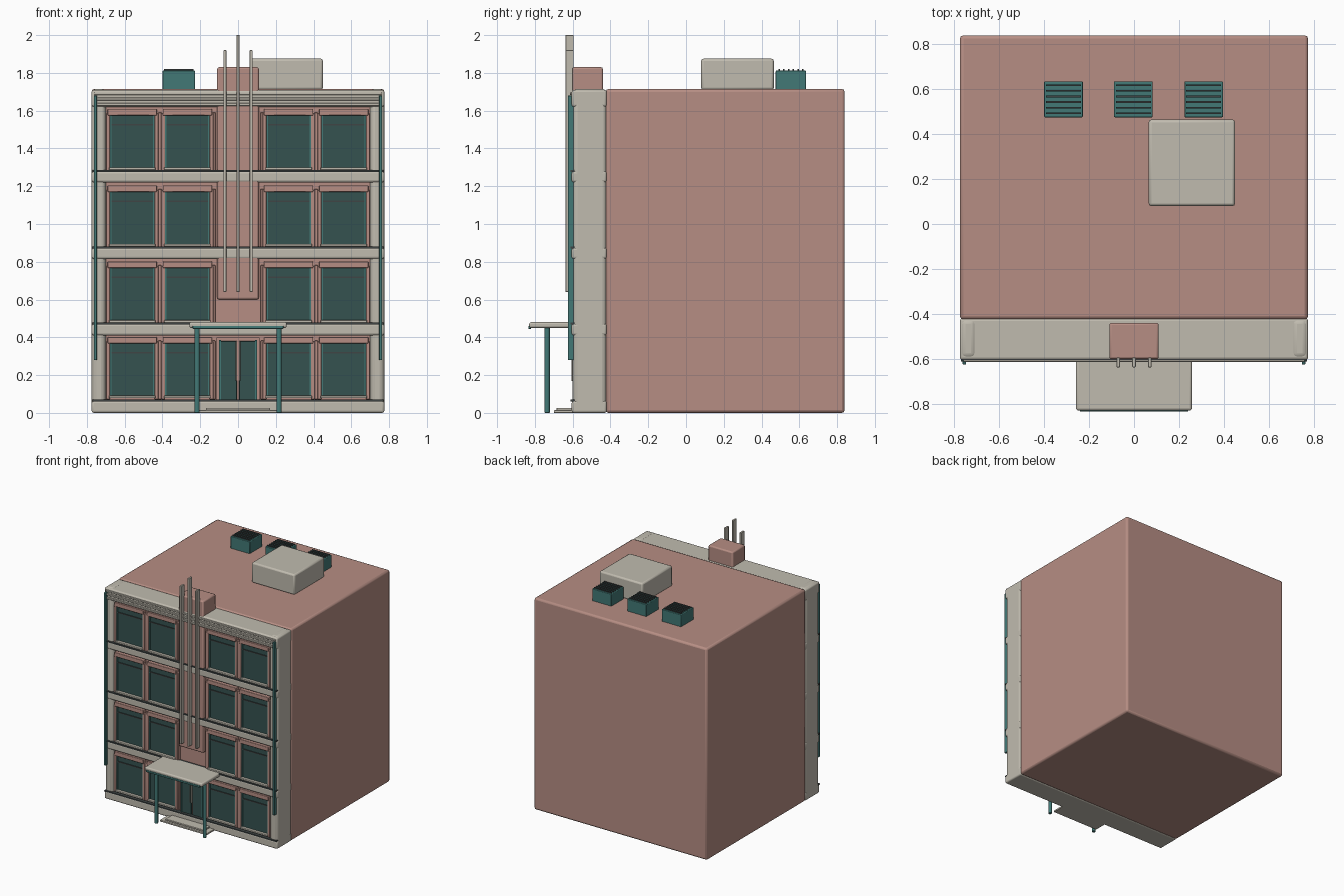
import bpy, bmesh
from mathutils import Matrix

if "Cube" in bpy.data.objects:
    bpy.data.objects.remove(bpy.data.objects["Cube"])


def mat(name, rgb):
    m = bpy.data.materials.new(name)
    m.diffuse_color = (*rgb, 1)
    m.use_nodes = True
    m.node_tree.nodes["Principled BSDF"].inputs["Base Color"].default_value = m.diffuse_color
    return m


PINK = mat("pink_stucco", (0.47, 0.27, 0.23))
CREAM = mat("cream_stone", (0.53, 0.50, 0.43))
TEAL = mat("teal_metal", (0.055, 0.19, 0.18))
GLASS = mat("dark_glass", (0.035, 0.085, 0.08))
DARK = mat("dark_trim", (0.05, 0.06, 0.06))


def finish(ob, m, bevel, seg):
    ob.data.materials.append(m)
    if bevel:
        b = ob.modifiers.new("bevel", 'BEVEL')
        b.width, b.segments, b.limit_method = bevel, seg, 'ANGLE'
        bpy.ops.object.select_all(action='DESELECT')
        bpy.context.view_layer.objects.active = ob
        ob.select_set(True)
        bpy.ops.object.shade_smooth_by_angle()
    return ob


def box(name, x, y, z, m, bevel=0.0, seg=2):
    """Box from (min, max) ranges on each axis."""
    bm = bmesh.new()
    bmesh.ops.create_cube(bm, size=1)
    for v in bm.verts:
        v.co = [r[0] + (c + 0.5) * (r[1] - r[0]) for c, r in zip(v.co, (x, y, z))]
    me = bpy.data.meshes.new(name)
    bm.to_mesh(me)
    bm.free()
    ob = bpy.data.objects.new(name, me)
    bpy.context.collection.objects.link(ob)
    return finish(ob, m, bevel, seg)


def post(name, x, y, z, r, m):
    bpy.ops.mesh.primitive_cylinder_add(vertices=20, radius=r, depth=z[1] - z[0],
                                        location=(x, y, sum(z) / 2))
    ob = bpy.context.object
    ob.name = name
    return finish(ob, m, 0.002, 1)


# Main block and recessed facade wall
box("main_block", (-0.775, 0.775), (-0.425, 0.84), (0, 1.715), PINK, 0.015)
box("facade_wall", (-0.72, 0.72), (-0.565, -0.42), (0.02, 1.68), PINK)

# Facade frame: end columns, floor bands, top band
for s in (-1, 1):
    box("end_column", sorted((s * 0.70, s * 0.775)), (-0.60, -0.42), (0, 1.715), CREAM, 0.025, 4)
    box("corner_strip", (s * 0.755 - 0.008, s * 0.755 + 0.008), (-0.625, -0.595), (0.28, 1.68), TEAL, 0.002)
for z0, z1 in ((0, 0.065), (0.41, 0.473), (0.815, 0.875), (1.22, 1.28), (1.62, 1.71)):
    box("floor_band", (-0.775, 0.775), (-0.605, -0.42), (z0, z1), CREAM, 0.012, 3)
    if z0 < 1.5:
        box("band_trim", (-0.77, 0.77), (-0.612, -0.57), (z1 - 0.004, z1 + 0.005), DARK)
for z in (1.633, 1.662, 1.69):
    box("cornice_rail", (-0.76, 0.76), (-0.614, -0.60), (z - 0.007, z + 0.007), CREAM, 0.003)


def window(cx, z):
    """One framed window, z is the bottom of the glass."""
    h, w = 0.275, 0.118
    box("window_glass", (cx - w, cx + w), (-0.58, -0.55), (z, z + h), GLASS)
    for s in (-1, 1):
        box("window_jamb", sorted((cx + s * w, cx + s * (w + 0.02))), (-0.592, -0.55),
            (z - 0.02, z + h + 0.01), PINK, 0.003)
        box("sash_side", sorted((cx + s * (w - 0.008), cx + s * w)), (-0.586, -0.56), (z, z + h), TEAL)
    box("window_header", (cx - w - 0.012, cx + w + 0.012), (-0.598, -0.55),
        (z + h, z + h + 0.035), PINK, 0.004)
    box("window_sill", (cx - w - 0.005, cx + w + 0.005), (-0.602, -0.55), (z - 0.014, z), CREAM, 0.003)
    box("window_transom", (cx - w, cx + w), (-0.586, -0.56), (z + 0.222, z + 0.23), DARK)


# Four floors of windows, with slim pilasters between and at the sides
for z in (0.092, 0.492, 0.895, 1.30):
    for s in (-1, 1):
        for cx in (0.56, 0.268):
            window(s * cx, z)
        for px in (0.414, 0.128):
            box("pilaster", (s * px - 0.009, s * px + 0.009), (-0.59, -0.55), (z - 0.02, z + 0.29), PINK, 0.003)

# Central pylon and its three fins
box("pylon", (-0.11, 0.11), (-0.602, -0.44), (0.60, 1.83), PINK, 0.01)
for x, top in ((-0.07, 1.92), (0, 2.0), (0.07, 1.92)):
    box("pylon_fin", (x - 0.008, x + 0.008), (-0.638, -0.595), (0.64, top), CREAM, 0.003)

# Entrance: double door, handles, steps
box("door_surround", (-0.115, 0.115), (-0.578, -0.55), (0.06, 0.40), PINK)
for s in (-1, 1):
    box("door_leaf", sorted((s * 0.006, s * 0.098)), (-0.59, -0.56), (0.066, 0.38), GLASS, 0.002)
    box("door_stile", sorted((s * 0.090, s * 0.1)), (-0.594, -0.56), (0.066, 0.385), TEAL)
    post("door_handle", s * 0.008, -0.603, (0.17, 0.38), 0.004, CREAM)
box("lower_step", (-0.21, 0.21), (-0.70, -0.59), (0, 0.014), CREAM, 0.003)
box("upper_step", (-0.17, 0.17), (-0.685, -0.59), (0.014, 0.027), CREAM, 0.003)

# Canopy on two posts
box("canopy", (-0.258, 0.258), (-0.83, -0.58), (0.45, 0.48), CREAM, 0.01, 3)
box("canopy_trim", (-0.24, 0.24), (-0.835, -0.82), (0.445, 0.46), TEAL, 0.002)
for s in (-1, 1):
    post("canopy_post", s * 0.217, -0.735, (0, 0.455), 0.014, TEAL)

# Roof hut and ventilation units
box("roof_hut", (0.065, 0.45), (0.08, 0.465), (1.71, 1.875), CREAM, 0.012)
for cx in (-0.314, -0.003, 0.31):
    box("vent_unit", (cx - 0.086, cx + 0.086), (0.475, 0.635), (1.71, 1.812), TEAL, 0.004)
    for i in range(6):
        y = 0.493 + i * 0.025
        box("vent_slat", (cx - 0.078, cx + 0.078), (y - 0.004, y + 0.004), (1.805, 1.82), DARK)
